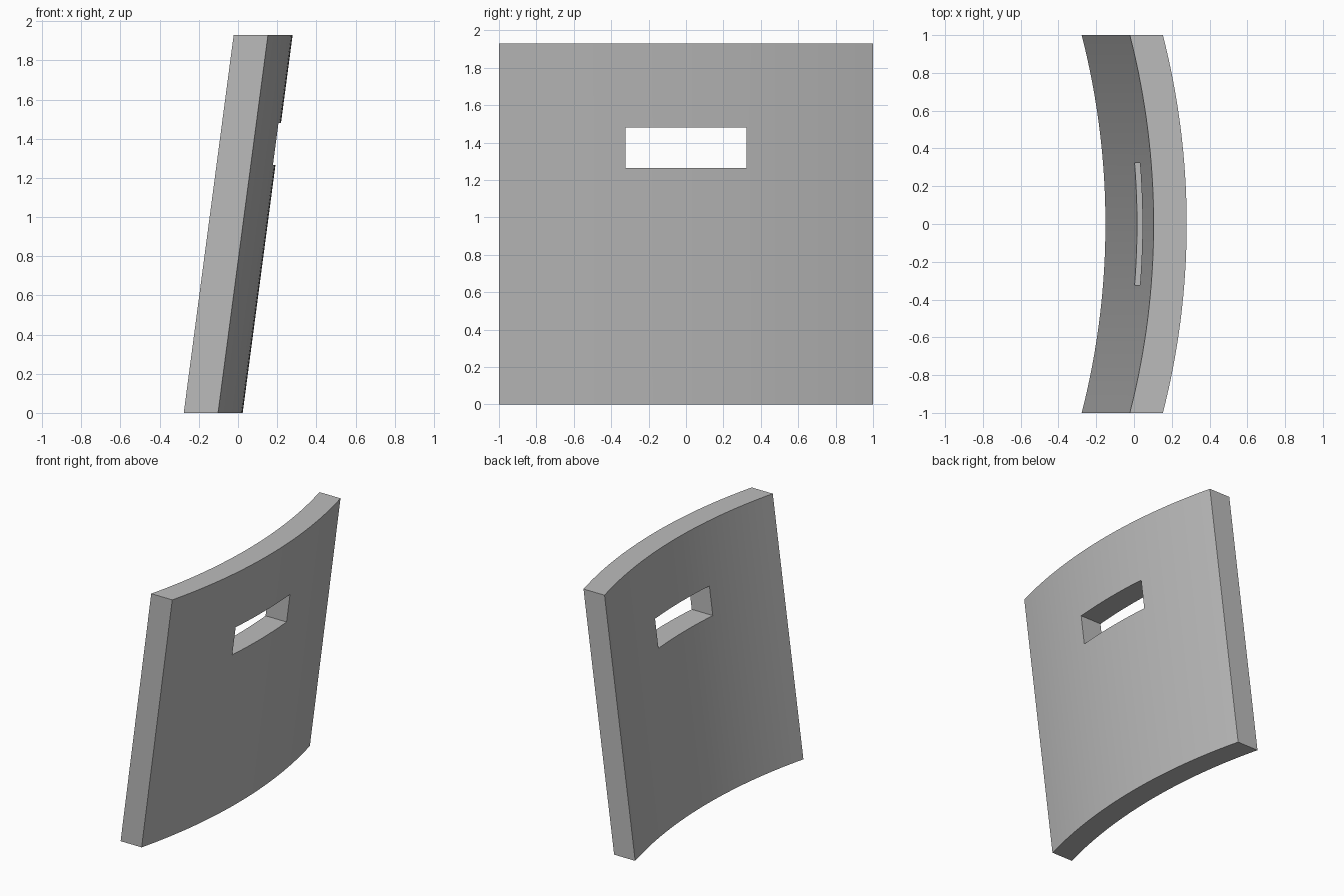
import bpy
import bmesh

cube = bpy.data.objects.get("Cube")
if cube:
    bpy.data.objects.remove(cube, do_unlink=True)

HEIGHT, THICK = 1.93, 0.175
LEAN = 0.255 / HEIGHT      # x shift per unit of height
SAG = 0.126                # depth of the curve at the sides
RADIUS = (1 + SAG ** 2) / (2 * SAG)
SLOT_Y, SLOT_LOW, SLOT_HIGH = 0.323, 1.265, 1.48


def inner_x(y, z):
    """Concave face of the leaning curved panel."""
    return -0.151 + LEAN * z - (RADIUS - (RADIUS ** 2 - y ** 2) ** 0.5)


def spread(a, b, n):
    return [a + (b - a) * i / n for i in range(n)]


# Column and row lines, with lines on the slot edges
ys = spread(-1, -SLOT_Y, 11) + spread(-SLOT_Y, SLOT_Y, 10) + spread(SLOT_Y, 1, 11) + [1]
zs = [0, SLOT_LOW, SLOT_HIGH, HEIGHT]

# Curved sheet with the slot left open
bm = bmesh.new()
grid = [[bm.verts.new((inner_x(y, z), y, z)) for z in zs] for y in ys]
for i in range(len(ys) - 1):
    for j in range(len(zs) - 1):
        middle = (ys[i] + ys[i + 1]) / 2
        if j == 1 and abs(middle) < SLOT_Y:
            continue
        bm.faces.new((grid[i][j], grid[i][j + 1], grid[i + 1][j + 1], grid[i + 1][j]))

# Thicken straight along x, which also walls the slot
inner = bm.faces[:]
result = bmesh.ops.extrude_face_region(bm, geom=inner, use_keep_orig=True)
moved = [v for v in result["geom"] if isinstance(v, bmesh.types.BMVert)]
bmesh.ops.translate(bm, verts=moved, vec=(THICK, 0, 0))
bmesh.ops.recalc_face_normals(bm, faces=bm.faces[:])

mesh = bpy.data.meshes.new("curved_panel")
bm.to_mesh(mesh)
bm.free()
panel = bpy.data.objects.new("curved_panel", mesh)
bpy.context.collection.objects.link(panel)

# Plain grey
grey = bpy.data.materials.new("light_grey")
grey.use_nodes = True
colour = (0.5, 0.5, 0.5, 1)
grey.diffuse_color = colour
grey.node_tree.nodes["Principled BSDF"].inputs["Base Color"].default_value = colour
mesh.materials.append(grey)

# Smooth the curve, keep the corners sharp
bpy.ops.object.select_all(action="DESELECT")
panel.select_set(True)
bpy.context.view_layer.objects.active = panel
bpy.ops.object.shade_smooth_by_angle()
